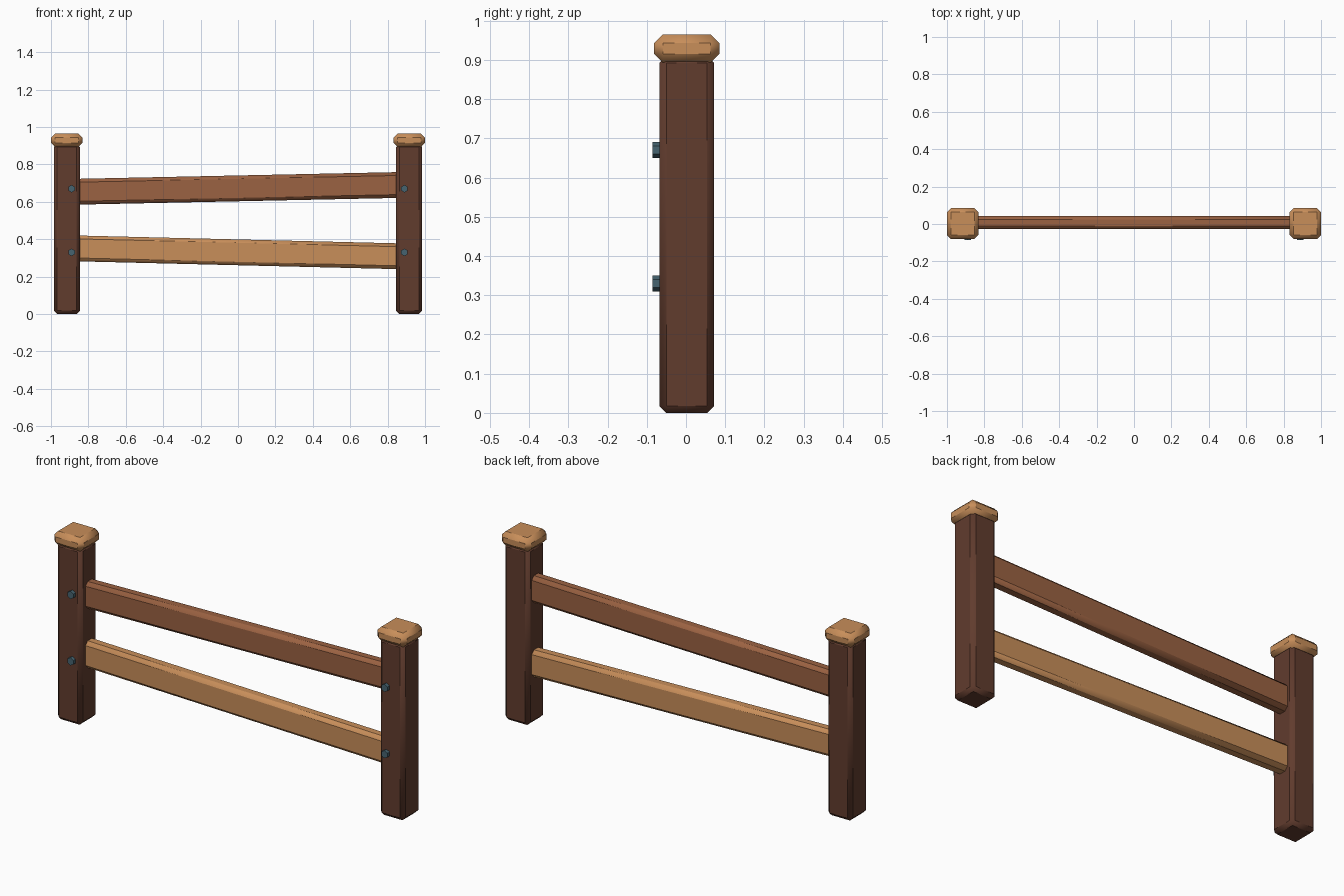
import bpy
import math

if "Cube" in bpy.data.objects:
    bpy.data.objects.remove(bpy.data.objects["Cube"], do_unlink=True)


def material(name, rgb):
    m = bpy.data.materials.new(name)
    m.use_nodes = True
    m.diffuse_color = (*rgb, 1)
    m.node_tree.nodes["Principled BSDF"].inputs["Base Color"].default_value = (*rgb, 1)
    return m


dark_wood = material("dark_wood", (0.120, 0.045, 0.027))
red_wood = material("red_wood", (0.328, 0.122, 0.054))
tan_wood = material("tan_wood", (0.578, 0.271, 0.102))
bolt_steel = material("bolt_steel", (0.061, 0.127, 0.162))


def timber(name, center, size, chamfer, mat, tilt=0):
    """A chamfered block, optionally tilted about y."""
    bpy.ops.mesh.primitive_cube_add(size=1, location=center)
    ob = bpy.context.object
    ob.name = name
    ob.scale = size
    bpy.ops.object.transform_apply(location=False, rotation=False, scale=True)
    ob.rotation_euler.y = -tilt
    bevel = ob.modifiers.new("chamfer", "BEVEL")
    bevel.width = chamfer
    bevel.segments = 1
    bpy.ops.object.modifier_apply(modifier=bevel.name)
    ob.data.materials.append(mat)
    bpy.ops.object.shade_smooth_by_angle(angle=math.radians(40))
    return ob


def bolt(name, x, z):
    """A hexagonal bolt head facing the front, one corner up."""
    bpy.ops.mesh.primitive_cylinder_add(
        vertices=6, radius=0.02, depth=0.035,
        location=(x, -0.0685, z), rotation=(math.pi / 2, 0, 0))
    ob = bpy.context.object
    ob.name = name
    ob.data.materials.append(bolt_steel)


# Posts with caps and bolts
DEPTH = 0.002
for side, s in (("left", 1), ("right", -1)):
    timber(f"{side}_post", (s * 0.915, DEPTH, 0.455), (0.14, 0.14, 0.91), 0.018, dark_wood)
    timber(f"{side}_post_cap", (s * 0.916, DEPTH, 0.929), (0.168, 0.166, 0.072), 0.022, tan_wood)
    for level, z in (("upper", 0.67), ("lower", 0.33)):
        bolt(f"{side}_{level}_bolt", s * 0.89, z)

# Slightly crooked rails, their ends let into the posts
RAIL = (1.78, 0.07, 0.138)
timber("upper_rail", (0, 0.007, 0.672), RAIL, 0.018, red_wood, math.radians(1.2))
timber("lower_rail", (0, 0.007, 0.330), RAIL, 0.018, tan_wood, math.radians(-1.4))
